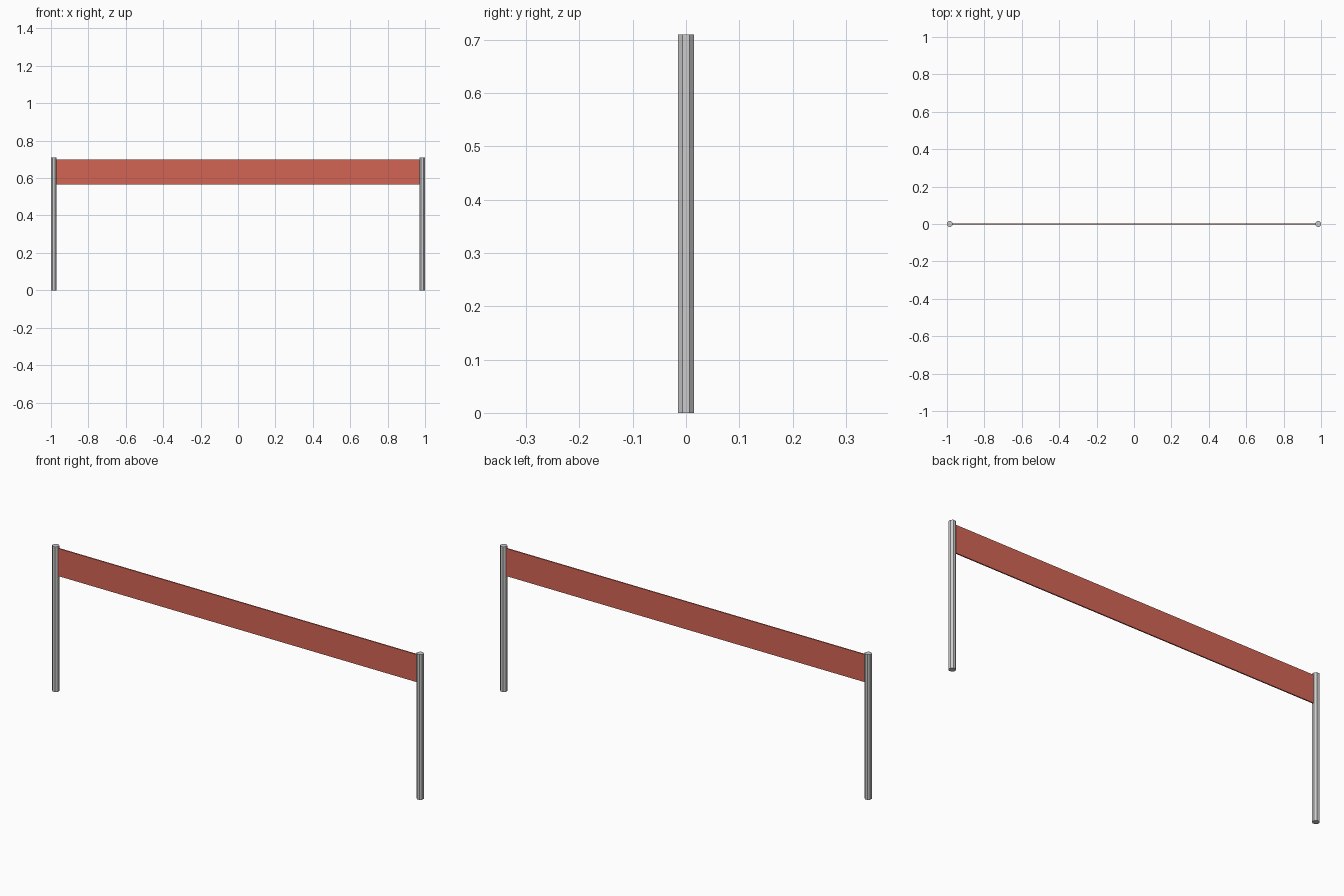
import bpy
from math import radians

if "Cube" in bpy.data.objects:
    bpy.data.objects.remove(bpy.data.objects["Cube"])

POST_X, POST_R, POST_H = 0.985, 0.0162, 0.71
NET_TOP, NET_BOTTOM, NET_T = 0.70, 0.565, 0.006

# octagonal posts, flat sides facing the axes
for name, side in (("left_post", -1), ("right_post", 1)):
    bpy.ops.mesh.primitive_cylinder_add(
        vertices=8, radius=POST_R, depth=POST_H,
        location=(side * POST_X, 0, POST_H / 2), rotation=(0, 0, radians(22.5)))
    bpy.context.object.name = name

# thin red net band stretched between the posts
bpy.ops.mesh.primitive_cube_add(size=1, location=(0, 0, (NET_TOP + NET_BOTTOM) / 2))
net = bpy.context.object
net.name = "net_band"
net.scale = (2 * POST_X, NET_T, NET_TOP - NET_BOTTOM)
red = bpy.data.materials.new("red")
red.diffuse_color = (0.65, 0.13, 0.09, 1)
red.use_nodes = True
red.node_tree.nodes["Principled BSDF"].inputs["Base Color"].default_value = red.diffuse_color
net.data.materials.append(red)
